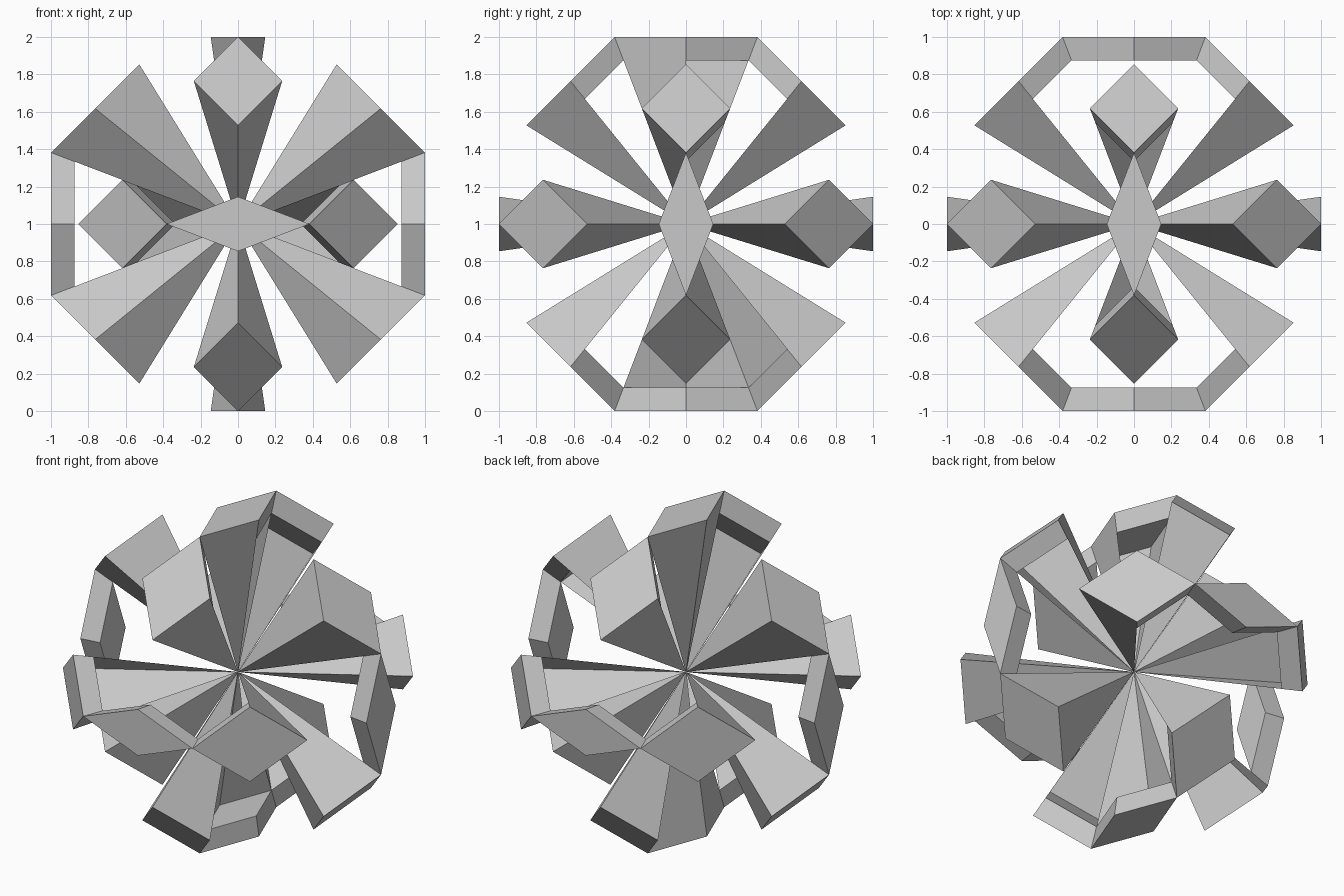
import bpy
import bmesh
from mathutils import Vector

cube = bpy.data.objects.get("Cube")
if cube:
    bpy.data.objects.remove(cube, do_unlink=True)

# One grey for the whole sculpture
grey = bpy.data.materials.new("plain grey")
grey.use_nodes = True
grey.diffuse_color = (0.58, 0.58, 0.58, 1)
grey.node_tree.nodes["Principled BSDF"].inputs["Base Color"].default_value = (0.58, 0.58, 0.58, 1)

# Golden ratio lengths
PHI = (1 + 5 ** 0.5) / 2
A, B, C, D, E, F, G = PHI ** -4, PHI ** -3, PHI ** -2, 0.528, PHI ** -1, 0.764, 0.854
DEPTH = 0.875
LIFT = Vector((0, 0, 1))


def turn(v, k):
    """Cycle the axes k times (x to y, y to z, z to x)."""
    for _ in range(k):
        v = Vector((v.z, v.x, v.y))
    return v


def add_face(bm, points, inside):
    """Add a face pointing away from the inside point."""
    face = bm.faces.new([bm.verts.new(p + LIFT) for p in points])
    face.normal_update()
    if face.normal.dot(face.calc_center_median() - inside - LIFT) < 0:
        face.normal_flip()


def make_spike(name, rim, is_full):
    """A rhombic plate whose sides are short rims or full walls to the centre."""
    bm = bmesh.new()
    mid = sum(rim, Vector()) / 4
    inside = mid * (1 + DEPTH) / 2
    add_face(bm, rim, inside)
    add_face(bm, [p * DEPTH for p in rim], inside)
    for i, p in enumerate(rim):
        q = rim[(i + 1) % 4]
        if is_full(i, (p + q) / 2):
            add_face(bm, [p, q, Vector()], inside)
        else:
            add_face(bm, [p, q, q * DEPTH, p * DEPTH], inside)
    bmesh.ops.remove_doubles(bm, verts=bm.verts, dist=0.0001)
    mesh = bpy.data.meshes.new(name)
    bm.to_mesh(mesh)
    bm.free()
    mesh.materials.append(grey)
    obj = bpy.data.objects.new(name, mesh)
    bpy.context.collection.objects.link(obj)


def axis_wall(k):
    # Only the upright spikes carry full walls
    return lambda i, m: k == 0 and (m.x < 0 or (m.y < 0 and m.z > 0))


def diagonal_wall(k):
    def rule(i, m):
        if i in (1, 2):                      # the two sides at the outer tip
            return True
        if k == 0:
            return m.x < 0 and m.y > 0 and m.z < 0
        return k == 1 and not (m.x > 0 and m.y > 0 and m.z > 0)
    return rule


axis_names = ("vertical", "sideways", "lengthways")
plane_names = ("lengthways", "sideways", "level")
for k in range(3):
    for s in (1, -1):
        # Narrow plates on the main axes
        rim = [Vector(p) for p in ((0, C, s), (A, 0, s), (0, -C, s), (-A, 0, s))]
        make_spike(f"{axis_names[k]}_axis_plate", [turn(p, k) for p in rim], axis_wall(k))
        # Wide spikes between the axes
        for t in (1, -1):
            rim = [Vector(p) for p in ((0, t * C, s), (B, t * E, s * F),
                                       (0, t * G, s * D), (-B, t * E, s * F))]
            make_spike(f"{plane_names[k]}_diagonal_spike", [turn(p, k) for p in rim], diagonal_wall(k))
